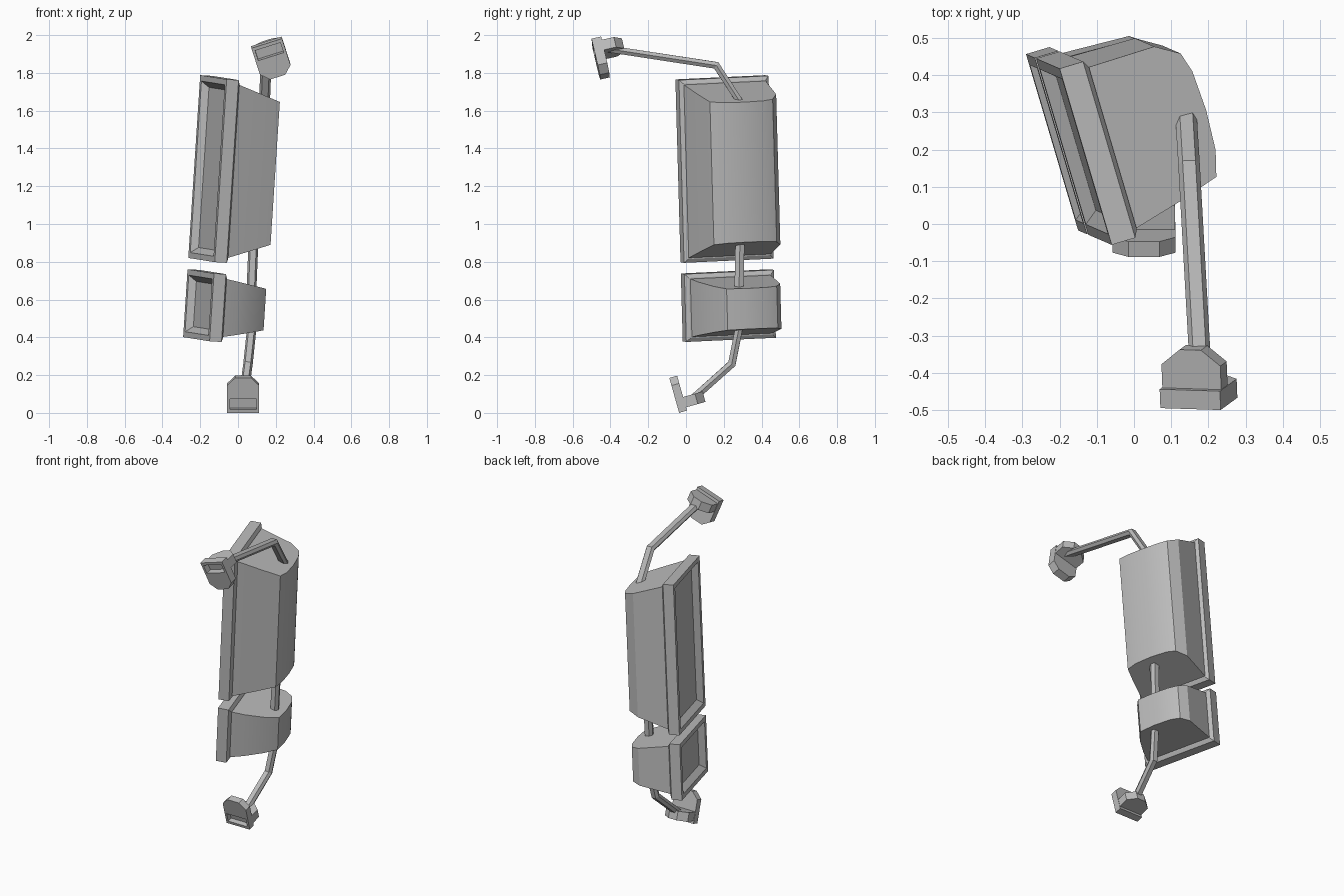
import bpy
import bmesh
import math
from mathutils import Vector, Matrix

cube = bpy.data.objects.get("Cube")
if cube:
    bpy.data.objects.remove(cube)

grey = bpy.data.materials.new("plain grey")
grey.use_nodes = True
grey.diffuse_color = (0.5, 0.5, 0.5, 1)
grey.node_tree.nodes["Principled BSDF"].inputs["Base Color"].default_value = (0.5, 0.5, 0.5, 1)


def loft(name, rings, smooth=0):
    """Join equal-length rings of points into a capped solid."""
    bm = bmesh.new()
    loops = [[bm.verts.new(p) for p in ring] for ring in rings]
    for a, b in zip(loops, loops[1:]):
        for i in range(len(a)):
            j = (i + 1) % len(a)
            bm.faces.new((a[i], a[j], b[j], b[i]))
    bm.faces.new(loops[0][::-1])
    bm.faces.new(loops[-1])
    bmesh.ops.recalc_face_normals(bm, faces=bm.faces)
    mesh = bpy.data.meshes.new(name)
    bm.to_mesh(mesh)
    bm.free()
    mesh.materials.append(grey)
    obj = bpy.data.objects.new(name, mesh)
    bpy.context.collection.objects.link(obj)
    if smooth:
        bpy.ops.object.select_all(action='DESELECT')
        obj.select_set(True)
        bpy.context.view_layer.objects.active = obj
        bpy.ops.object.shade_smooth_by_angle(angle=math.radians(smooth))
    return obj


# Leaning axes shared by both mirrors: up, along the glass, away from the glass
up = Vector((0.065, -0.028, 0.9975)).normalized()
along = Vector((-0.283, 0.957, 0.045)).normalized()
back = along.cross(up).normalized()
corner = Vector((-0.123, -0.029, 0.798))
WIDTH, THICK = 0.495, 0.066


def place(n, w, u):
    return corner + back * n + along * w + up * u


def mirror_unit(prefix, low, high, profile, base_inset, slope):
    # Frame with a sloped recess down to the glass
    def rect(inset, n):
        w0, w1, u0, u1 = inset, WIDTH - inset, low + inset, high - inset
        return [place(n, w, u) for w, u in ((w0, u0), (w1, u0), (w1, u1), (w0, u1))]

    loft(prefix + "_mirror_frame", [rect(0.06, 0.035), rect(0.03, 0), rect(0, 0),
                                    rect(0, THICK), rect(0.02, 0.078)])
    # Housing with sloped ends and a rounded back
    ends = []
    for end, sign in ((low, 1), (high, -1)):
        ends.append([place(THICK + n, w, end + sign * (base_inset + slope * n))
                     for n, w in profile])
    loft(prefix + "_mirror_housing", ends, 28)


mirror_unit("upper", 0, 0.97,
            [(0, 0.02), (0.15, 0.057), (0.262, 0.09), (0.281, 0.16), (0.287, 0.27),
             (0.281, 0.38), (0.264, 0.436), (0.2, 0.475), (0, 0.475)], 0.022, 0.32)
mirror_unit("lower", -0.42, -0.06,
            [(0, 0.025), (0.09, 0.05), (0.2, 0.098), (0.272, 0.15), (0.284, 0.25),
             (0.28, 0.37), (0.262, 0.43), (0.21, 0.465), (0, 0.472)], 0.024, 0.17)


# Six-sided arms swept along a bent path
def arm(name, path, half_w, half_h):
    pts = [Vector(p) for p in path]
    side = Vector((1, 0, 0))
    rings = []
    for i, p in enumerate(pts):
        before = (p - pts[i - 1]).normalized() if i else Vector()
        after = (pts[i + 1] - p).normalized() if i + 1 < len(pts) else Vector()
        tangent = (before + after).normalized()
        across = (side - tangent * side.dot(tangent)).normalized()
        normal = tangent.cross(across)
        stretch = 1 / max(0.5, tangent.dot(after if i == 0 else before))
        rings.append([p + across * (half_w * c) + normal * (half_h * s * stretch)
                      for c, s in ((1, 0), (0.6, 1), (-0.6, 1), (-1, 0), (-0.6, -1), (0.6, -1))])
    loft(name, rings)


arm("upper_arm", [(0.14, 0.29, 1.64), (0.148, 0.16, 1.84), (0.18, -0.41, 1.927)], 0.029, 0.018)
arm("middle_arm", [(0.085, 0.287, 0.98), (0.07, 0.28, 0.62)], 0.026, 0.024)
arm("lower_arm", [(0.075, 0.285, 0.47), (0.053, 0.243, 0.26), (0.027, 0.03, 0.07)], 0.025, 0.02)


# Mounting brackets: a chamfered plate with a slot, and a tapered socket behind
def bracket(prefix, origin, s_axis, t_axis, depth):
    o = Vector(origin)
    s = Vector(s_axis).normalized()
    t = Vector(t_axis)
    t = (t - s * t.dot(s)).normalized()
    b = s.cross(t)
    if b.y < 0:
        b = -b

    def prism(name, outline, start, end, flat=True):
        def at(p, d):
            return o + s * p[0] + (t * p[1] + b * d if flat else b * p[1] + t * d)
        return loft(name, [[at(p, d) for p in outline] for d in (start, end)])

    plate = prism(prefix + "_bracket_plate",
                  [(-0.085, 0), (0.085, 0), (0.085, 0.15), (0.042, 0.192),
                   (-0.042, 0.192), (-0.085, 0.15)], -depth, 0)
    cutter = prism(prefix + "_slot_cutter",
                   [(-0.07, 0.018), (0.07, 0.018), (0.07, 0.075), (-0.07, 0.075)],
                   -0.1, -0.012)
    cutter.hide_render = True
    cut = plate.modifiers.new("slot", 'BOOLEAN')
    cut.operation = 'DIFFERENCE'
    cut.object = cutter
    bpy.ops.object.select_all(action='DESELECT')
    plate.select_set(True)
    bpy.context.view_layer.objects.active = plate
    bpy.ops.object.modifier_apply(modifier=cut.name)
    bpy.data.objects.remove(cutter)
    prism(prefix + "_bracket_socket",
          [(-0.083, -0.005), (0.083, -0.005), (0.083, 0.065), (0.03, 0.107),
           (-0.03, 0.107), (-0.083, 0.065)], 0.018, 0.075, False)


bracket("upper", (0.15, -0.447, 1.967), (0.95, -0.03, 0.30), (0.29, 0.22, -0.93), 0.052)
bracket("lower", (0.027, 0.005, 0.012), (1, 0, 0), (0, -0.27, 0.96), 0.043)
